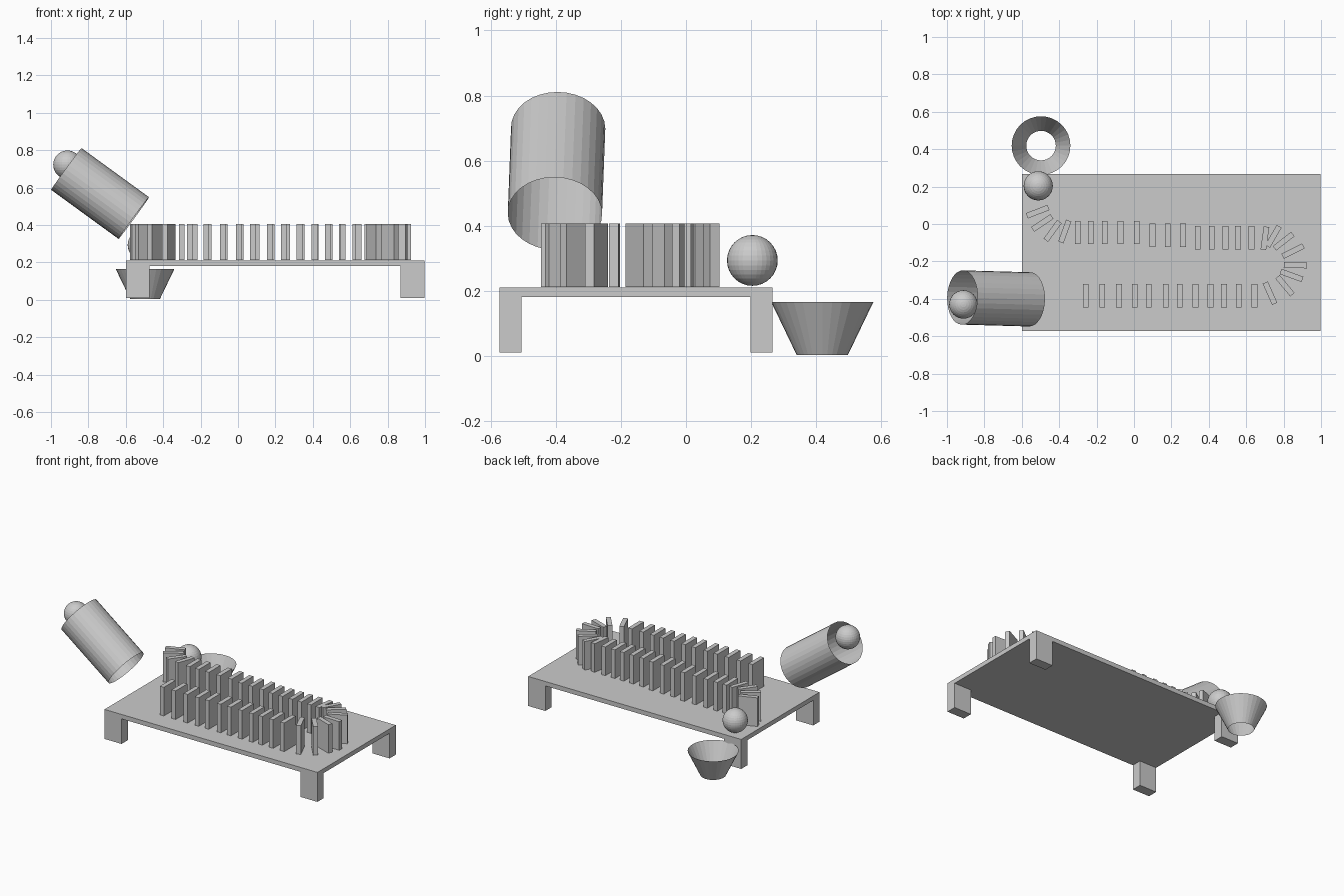
import bpy
from math import radians
from mathutils import Vector

if "Cube" in bpy.data.objects:
    bpy.data.objects.remove(bpy.data.objects["Cube"])


def box(name, lo, hi, turn=0):
    lo, hi = Vector(lo), Vector(hi)
    bpy.ops.mesh.primitive_cube_add(size=1, location=(lo + hi) / 2)
    o = bpy.context.object
    o.name, o.scale = name, hi - lo
    o.rotation_euler.z = radians(turn)
    return o


def ball(name, loc, r):
    bpy.ops.mesh.primitive_uv_sphere_add(segments=32, ring_count=16, radius=r, location=loc)
    bpy.context.object.name = name


def open_cone(name, r_bottom, r_top, depth, loc):
    bpy.ops.mesh.primitive_cone_add(vertices=32, radius1=r_bottom, radius2=r_top,
                                    depth=depth, end_fill_type='NOTHING', location=loc)
    o = bpy.context.object
    o.name = name
    return o


# table top and its four corner legs
X0, X1, Y0, Y1 = -0.6, 0.997, -0.573, 0.266
box("table_top", (X0, Y0, 0.18), (X1, Y1, 0.21))
for xn, x in (("left", X0), ("right", X1 - 0.128)):
    for yn, y in (("front", Y0), ("back", Y1 - 0.067)):
        box(f"{yn}_{xn}_leg", (x, y, 0.01), (x + 0.128, y + 0.067, 0.18))

# tilted launch tube, open at both ends
tube = open_cone("launch_tube", 0.145, 0.145, 0.446, (-0.7375, -0.398, 0.568))
tube.rotation_mode = 'QUATERNION'
tube.rotation_euler = (0, 0, 0)
tube.rotation_quaternion = Vector((-0.36, 0.01, 0.262)).to_track_quat('Z', 'Y')
tube.scale = (1, 0.952, 1)

# catch cup, open at top and bottom
open_cone("catch_cup", 0.079, 0.157, 0.162, (-0.497, 0.419, 0.084))

# balls
ball("start_ball", (-0.912, -0.43, 0.722), 0.076)
ball("end_ball", (-0.512, 0.204, 0.293), 0.078)

# domino run: (x, y, turn)
run = [(x, -0.384, 0) for x in (-0.259, -0.17, -0.08, 0.003, 0.078, 0.169,
                                0.244, 0.329, 0.409, 0.481, 0.561, 0.644)]
run += [(0.727, -0.37, 24), (0.807, -0.33, 40), (0.842, -0.275, 70), (0.863, -0.22, 88),
        (0.85, -0.145, 117), (0.80, -0.092, 128), (0.745, -0.066, 150), (0.70, -0.076, 172)]
run += [(x, -0.073, 0) for x in (0.628, 0.556, 0.489, 0.415, 0.34)]
run += [(x, -0.06, 0) for x in (0.262, 0.18, 0.099)]
run += [(x, -0.046, 0) for x in (0.014, -0.072, -0.157, -0.232, -0.301)]
run += [(-0.37, -0.04, -20), (-0.435, -0.037, -36), (-0.49, 0.006, -56), (-0.515, 0.066, -69)]
for i, (x, y, turn) in enumerate(run):
    box(f"domino_{i + 1}", (x - 0.015, y - 0.062, 0.212), (x + 0.015, y + 0.062, 0.406), turn)
